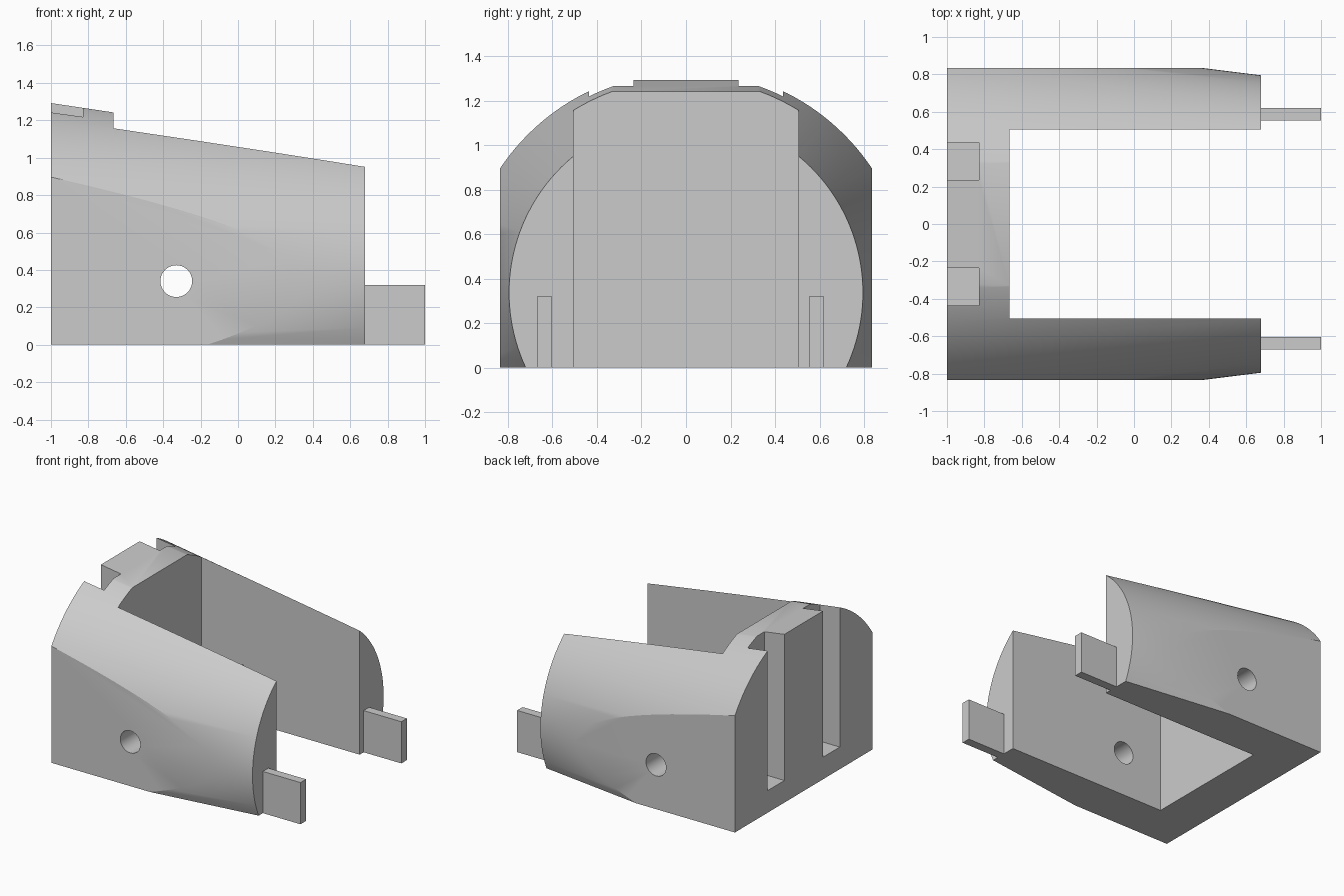
import bpy, bmesh, math
from mathutils import Vector, Matrix

if "Cube" in bpy.data.objects:
    bpy.data.objects.remove(bpy.data.objects["Cube"])

grey = bpy.data.materials.new("plain_grey")
grey.diffuse_color = (0.6, 0.6, 0.6, 1)
grey.use_nodes = True
grey.node_tree.nodes["Principled BSDF"].inputs["Base Color"].default_value = grey.diffuse_color


def make_object(name, bm):
    bmesh.ops.recalc_face_normals(bm, faces=bm.faces[:])
    mesh = bpy.data.meshes.new(name)
    bm.to_mesh(mesh)
    bm.free()
    mesh.materials.append(grey)
    obj = bpy.data.objects.new(name, mesh)
    bpy.context.collection.objects.link(obj)
    return obj


def box(name, x0, x1, y0, y1, z0, z1):
    bm = bmesh.new()
    bmesh.ops.create_cube(bm, size=1)
    for v in bm.verts:
        v.co = Vector((x1 if v.co.x > 0 else x0,
                       y1 if v.co.y > 0 else y0,
                       z1 if v.co.z > 0 else z0))
    return make_object(name, bm)


def cut(target, cutter):
    mod = target.modifiers.new(cutter.name, 'BOOLEAN')
    mod.operation = 'DIFFERENCE'
    mod.solver = 'EXACT'
    mod.object = cutter
    bpy.context.view_layer.objects.active = target
    bpy.ops.object.modifier_apply(modifier=mod.name)
    bpy.data.objects.remove(cutter)


# Tapered round body lying along x
X0, X1, AXIS_Z = -1.0, 0.68, 0.337
bm = bmesh.new()
bmesh.ops.create_cone(bm, cap_ends=True, segments=160, radius1=1.005, radius2=0.795,
                      depth=X1 - X0,
                      matrix=Matrix.Translation(((X0 + X1) / 2, 0, AXIS_Z))
                      @ Matrix.Rotation(math.pi / 2, 4, 'Y'))

# Trim flat sides, flat base and gently sloping flat top
for point, normal in (((0, 0.835, 0), (0, 1, 0)), ((0, -0.835, 0), (0, -1, 0)),
                      ((0, 0, 0), (0, 0, -1)), ((-1, 0, 1.292), (0.15, 0, 1))):
    cutting = bmesh.ops.bisect_plane(bm, geom=bm.verts[:] + bm.edges[:] + bm.faces[:],
                                     plane_co=point, plane_no=normal, clear_outer=True)
    rim = [e for e in cutting['geom_cut'] if isinstance(e, bmesh.types.BMEdge)]
    bmesh.ops.holes_fill(bm, edges=rim, sides=0)
body = make_object("body", bm)

# Open bay between the two legs
cut(body, box("bay_cutter", -0.665, 1.2, -0.505, 0.505, -0.5, 2))

# Upright slots in the rear wall
for side in (-1, 1):
    y0, y1 = sorted((side * 0.235, side * 0.437))
    cut(body, box("slot_cutter", -1.2, -0.83, y0, y1, 0.17, 2))

# Cross hole through both legs
bm = bmesh.new()
bmesh.ops.create_cone(bm, cap_ends=True, segments=48, radius1=0.085, radius2=0.085, depth=3,
                      matrix=Matrix.Translation((-0.33, 0, 0.34))
                      @ Matrix.Rotation(math.pi / 2, 4, 'X'))
cut(body, make_object("hole_cutter", bm))

bpy.ops.object.select_all(action='DESELECT')
body.select_set(True)
bpy.context.view_layer.objects.active = body
bpy.ops.object.shade_smooth_by_angle(angle=math.radians(20))

# Flat tabs on the leg ends
box("tab_front", 0.68, 1.0, -0.67, -0.603, 0, 0.32)
box("tab_rear", 0.68, 1.0, 0.553, 0.62, 0, 0.32)
